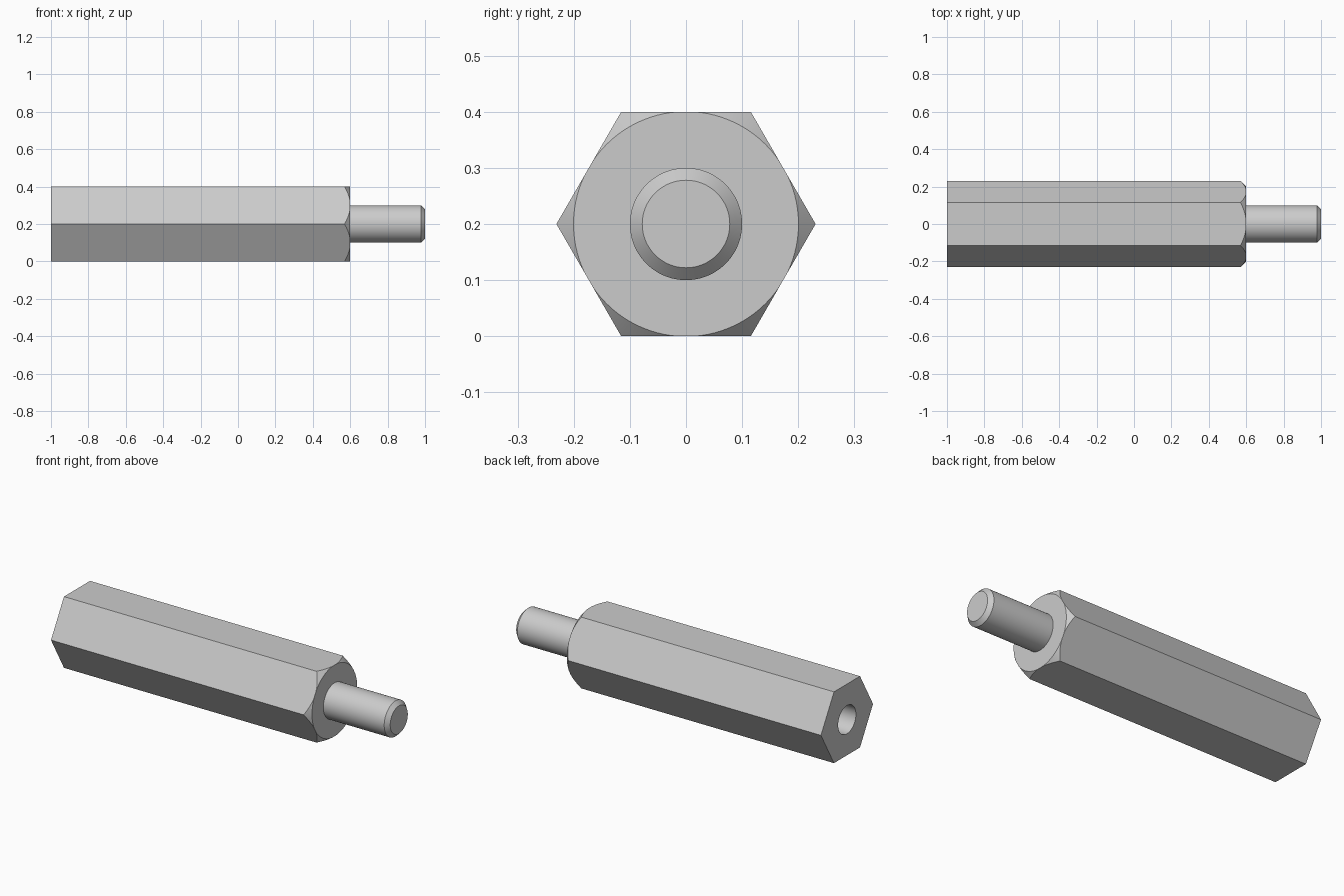
import bpy, bmesh, math

cube = bpy.data.objects.get("Cube")
if cube:
    bpy.data.objects.remove(cube, do_unlink=True)

AXIS_Z = 0.2          # height of the long axis
APOTHEM = 0.2         # half the width across the flats
SIDES = 96

steel = bpy.data.materials.new("light_grey_metal")
steel.use_nodes = True
grey = (0.6, 0.6, 0.6, 1)
steel.diffuse_color = grey
steel.node_tree.nodes["Principled BSDF"].inputs["Base Color"].default_value = grey


def lathe(name, profile, sides):
    """Turn (x, radius) points around the long axis into a closed solid."""
    bm = bmesh.new()
    rings = []
    for x, r in profile:
        ring = []
        for i in range(sides):
            a = math.tau * i / sides
            ring.append(bm.verts.new((x, r * math.cos(a), AXIS_Z + r * math.sin(a))))
        rings.append(ring)
    for a, b in zip(rings, rings[1:]):
        for i in range(sides):
            j = (i + 1) % sides
            bm.faces.new((a[i], a[j], b[j], b[i]))
    bm.faces.new(rings[0])
    bm.faces.new(rings[-1])
    bmesh.ops.recalc_face_normals(bm, faces=bm.faces)
    mesh = bpy.data.meshes.new(name)
    bm.to_mesh(mesh)
    bm.free()
    mesh.materials.append(steel)
    obj = bpy.data.objects.new(name, mesh)
    bpy.context.collection.objects.link(obj)
    return obj


def activate(obj):
    bpy.ops.object.select_all(action='DESELECT')
    obj.select_set(True)
    bpy.context.view_layer.objects.active = obj


def cut(obj, cutter, operation):
    activate(obj)
    mod = obj.modifiers.new("cut", 'BOOLEAN')
    mod.operation = operation
    mod.solver = 'EXACT'
    mod.object = cutter
    bpy.ops.object.modifier_apply(modifier=mod.name)
    bpy.data.objects.remove(cutter, do_unlink=True)


# Hexagonal body, corners pointing sideways
corner = APOTHEM / math.cos(math.pi / 6)
body = lathe("hex_body", [(-1, corner), (0.7, corner)], 6)

# Conical chamfer on the stud end
cone = lathe("chamfer_cutter", [(-1.1, 0.4), (0.4, 0.4), (0.6, 0.2005)], SIDES)
cut(body, cone, 'INTERSECT')

# Blind hole with a drill point in the other end
drill = lathe("hole_cutter", [(-1.1, 0.079), (-0.2, 0.079), (-0.155, 0.001)], SIDES)
cut(body, drill, 'DIFFERENCE')

# Round stud with a chamfered tip
stud = lathe("stud", [(0.59, 0.1), (0.978, 0.1), (1, 0.078)], SIDES)

for part in (body, stud):
    activate(part)
    bpy.ops.object.shade_smooth_by_angle(angle=math.radians(25))
